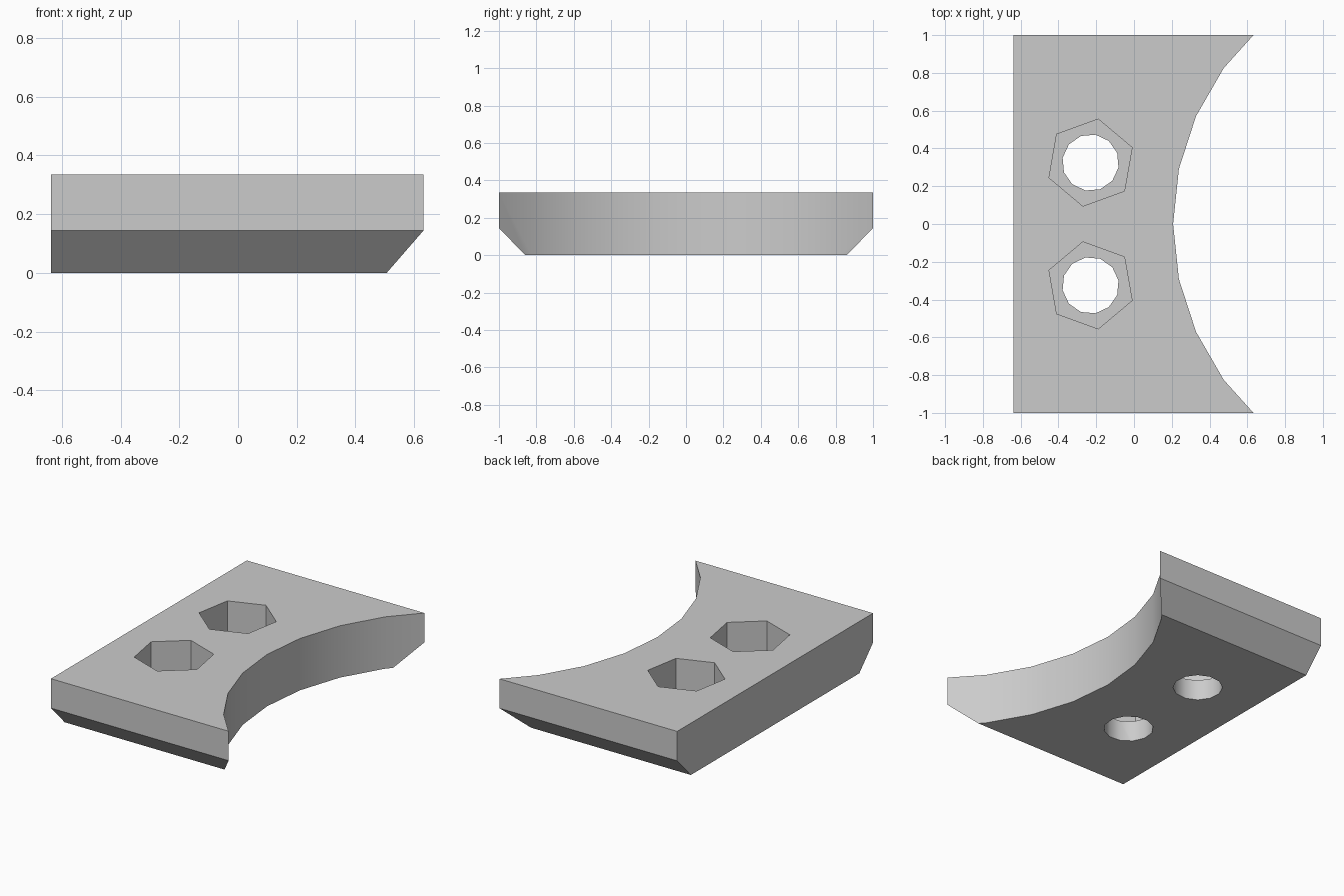
import bpy
import bmesh
from math import cos, sin, radians, tau

cube = bpy.data.objects.get("Cube")
if cube:
    bpy.data.objects.remove(cube, do_unlink=True)

HEIGHT = 0.335
HALF_X = 0.637
CHAMFER_Z = 0.145
POCKET_FLOOR = 0.135

grey = bpy.data.materials.new("plain grey")
grey.use_nodes = True
colour = (0.6, 0.6, 0.6, 1)
grey.diffuse_color = colour
grey.node_tree.nodes["Principled BSDF"].inputs["Base Color"].default_value = colour


def extrude(name, points, offset):
    """Solid made by sweeping a closed outline along an offset."""
    bm = bmesh.new()
    face = bm.faces.new([bm.verts.new(p) for p in points])
    swept = bmesh.ops.extrude_face_region(bm, geom=[face])["geom"]
    moved = [v for v in swept if isinstance(v, bmesh.types.BMVert)]
    bmesh.ops.translate(bm, verts=moved, vec=offset)
    bmesh.ops.recalc_face_normals(bm, faces=bm.faces)
    mesh = bpy.data.meshes.new(name)
    bm.to_mesh(mesh)
    bm.free()
    mesh.materials.append(grey)
    obj = bpy.data.objects.new(name, mesh)
    bpy.context.collection.objects.link(obj)
    return obj


def prism(name, sides, radius, x, y, bottom, top, turn=0):
    ring = [(x + radius * cos(turn + tau * i / sides),
             y + radius * sin(turn + tau * i / sides), bottom) for i in range(sides)]
    return extrude(name, ring, (0, 0, top - bottom))


# Plate with both lower end edges chamfered
half = [(0.86, 0), (1, CHAMFER_Z), (1, HEIGHT)]
outline = half + [(-y, z) for y, z in reversed(half)]
plate = extrude("mounting_plate", [(-HALF_X, y, z) for y, z in outline], (2 * HALF_X, 0, 0))

# Curved recess, then a nut pocket and bolt hole on each side
cutters = [prism("curve_cutter", 30, 1.404, 1.611, 0, -0.2, 0.6)]
for side in (-1, 1):
    spot = (-0.23, side * 0.325)
    turn = side * radians(20)
    cutters.append(prism("nut_pocket_cutter", 6, 0.234, *spot, POCKET_FLOOR, 0.6, turn))
    cutters.append(prism("bolt_hole_cutter", 12, 0.15, *spot, -0.2, 0.6, turn))

bpy.ops.object.select_all(action="DESELECT")
bpy.context.view_layer.objects.active = plate
plate.select_set(True)
for cutter in cutters:
    cutter.hide_render = True
    cut = plate.modifiers.new("cut", "BOOLEAN")
    cut.operation = "DIFFERENCE"
    cut.solver = "EXACT"
    cut.object = cutter
    bpy.ops.object.modifier_apply(modifier=cut.name)
    bpy.data.objects.remove(cutter, do_unlink=True)

# Smooth the curve and bolt holes, keep the hard edges
bpy.ops.object.shade_smooth_by_angle(angle=radians(32))
